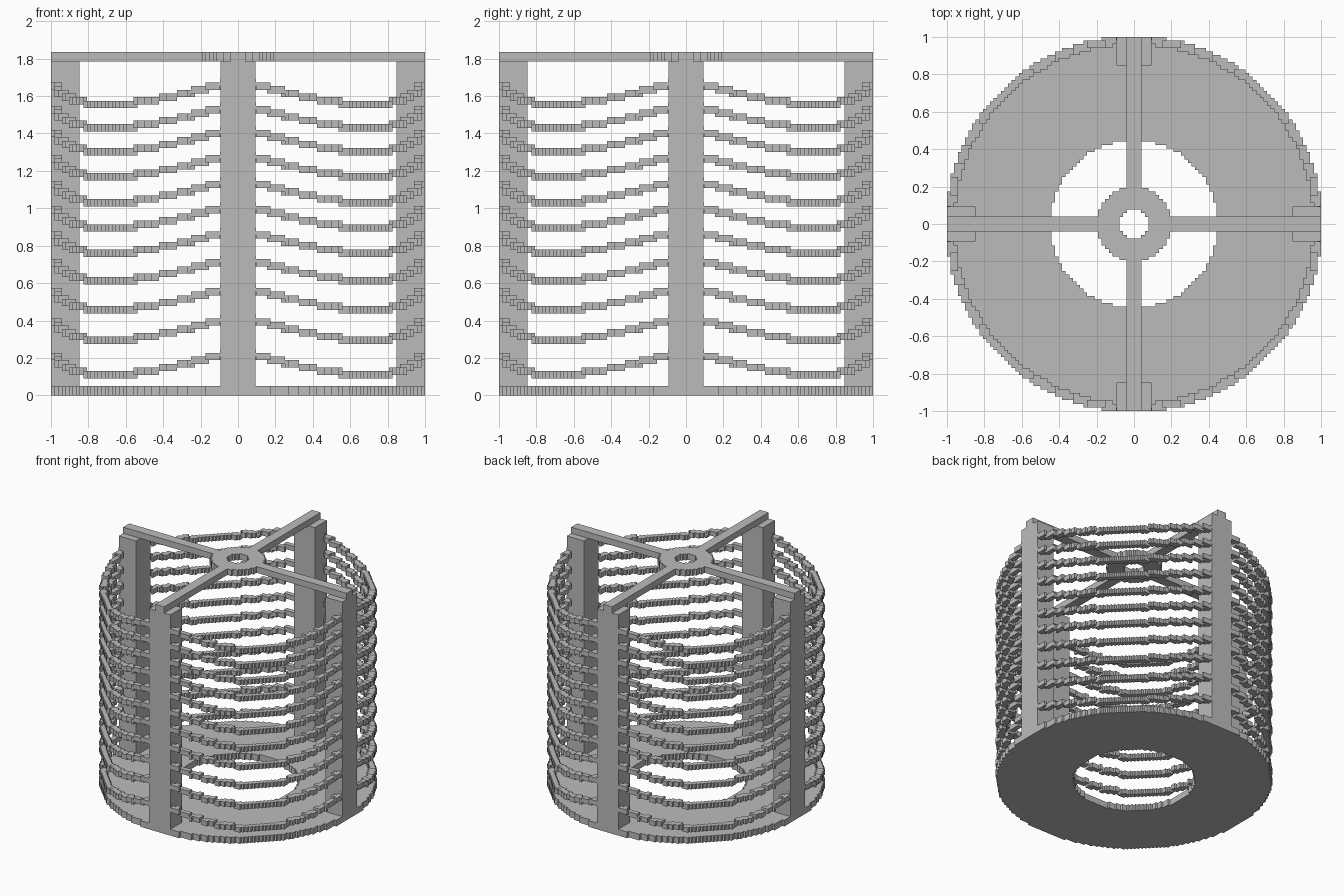
import bpy, bmesh, math

cube = bpy.data.objects.get("Cube")
if cube:
    bpy.data.objects.remove(cube, do_unlink=True)

V = 1 / 52          # cell width
LAYER = 0.0195      # vertical step of the rings
TOP = 1.835
BAR = 0.05

grey = bpy.data.materials.new("plain_grey")
colour = (0.5, 0.5, 0.5, 1)
grey.diffuse_color = colour
grey.use_nodes = True
grey.node_tree.nodes["Principled BSDF"].inputs["Base Color"].default_value = colour


def finish(name, bm):
    bmesh.ops.recalc_face_normals(bm, faces=bm.faces)
    mesh = bpy.data.meshes.new(name)
    bm.to_mesh(mesh)
    bm.free()
    mesh.materials.append(grey)
    obj = bpy.data.objects.new(name, mesh)
    bpy.context.collection.objects.link(obj)
    return obj


def box(name, x0, x1, y0, y1, z0, z1):
    bm = bmesh.new()
    bmesh.ops.create_cube(bm, size=1)
    for v in bm.verts:
        v.co.x = x1 if v.co.x > 0 else x0
        v.co.y = y1 if v.co.y > 0 else y0
        v.co.z = z1 if v.co.z > 0 else z0
    return finish(name, bm)


def stepped_ring(name, inner, outer, span):
    """Annulus of square cells; span(angle) gives bottom and top of a cell."""
    cells = {}
    for i in range(-52, 52):
        for j in range(-52, 52):
            x, y = (i + 0.5) * V, (j + 0.5) * V
            if inner < math.hypot(x, y) <= outer:
                cells[i, j] = span(math.atan2(y, x))
    bm = bmesh.new()
    cache = {}

    def vert(i, j, z):
        key = (i, j, round(z, 4))
        if key not in cache:
            cache[key] = bm.verts.new((i * V, j * V, z))
        return cache[key]

    for (i, j), (lo, hi) in cells.items():
        corners = [(i, j), (i + 1, j), (i + 1, j + 1), (i, j + 1)]
        bm.faces.new([vert(*c, hi) for c in corners])
        bm.faces.new([vert(*c, lo) for c in reversed(corners)])
        sides = [(0, -1), (1, 0), (0, 1), (-1, 0)]
        for s, (di, dj) in enumerate(sides):
            if cells.get((i + di, j + dj)) == (lo, hi):
                continue
            a, b = corners[s], corners[(s + 1) % 4]
            quad = [vert(*a, lo), vert(*b, lo), vert(*b, hi), vert(*a, hi)]
            if bm.faces.get(quad) is None:
                bm.faces.new(quad)
    mesh = bpy.data.meshes.new(name)
    bm.to_mesh(mesh)
    bm.free()
    mesh.materials.append(grey)
    obj = bpy.data.objects.new(name, mesh)
    bpy.context.collection.objects.link(obj)
    return obj


# Base plate and top hub
stepped_ring("base_plate", 0.447, 1.006, lambda a: (0, BAR))
stepped_ring("top_hub", 0.078, 0.197, lambda a: (TOP - BAR, TOP))

# Four posts with the top spokes resting on them
POST, SPOKE = 0.094, 0.039
for side, s in (("left", 1), ("right", -1)):
    x0, x1 = sorted((s * 0.847, s))
    box(side + "_post", x0, x1, -POST, POST, BAR, TOP - BAR)
    x0, x1 = sorted((s * 0.18, s))
    box(side + "_spoke", x0, x1, -SPOKE, SPOKE, TOP - BAR, TOP)
for side, s in (("back", 1), ("front", -1)):
    y0, y1 = sorted((s * 0.847, s))
    box(side + "_post", -POST, POST, y0, y1, BAR, TOP - BAR)
    y0, y1 = sorted((s * 0.18, s))
    box(side + "_spoke", -SPOKE, SPOKE, y0, y1, TOP - BAR, TOP)

# Rings that sag between the posts
lows = [0.11, 0.295, 0.457, 0.612, 0.76, 0.895, 1.03, 1.168, 1.302, 1.43, 1.555]
for n, low in enumerate(lows):
    def sagging(a, low=low):
        z = low + 0.13 * (1 - abs(math.sin(2 * a)))
        step = round((z - low) / LAYER)
        return (low + step * LAYER - LAYER, low + step * LAYER + LAYER)
    stepped_ring("sagging_ring_%d" % (n + 1), 0.96, 1.006, sagging)
